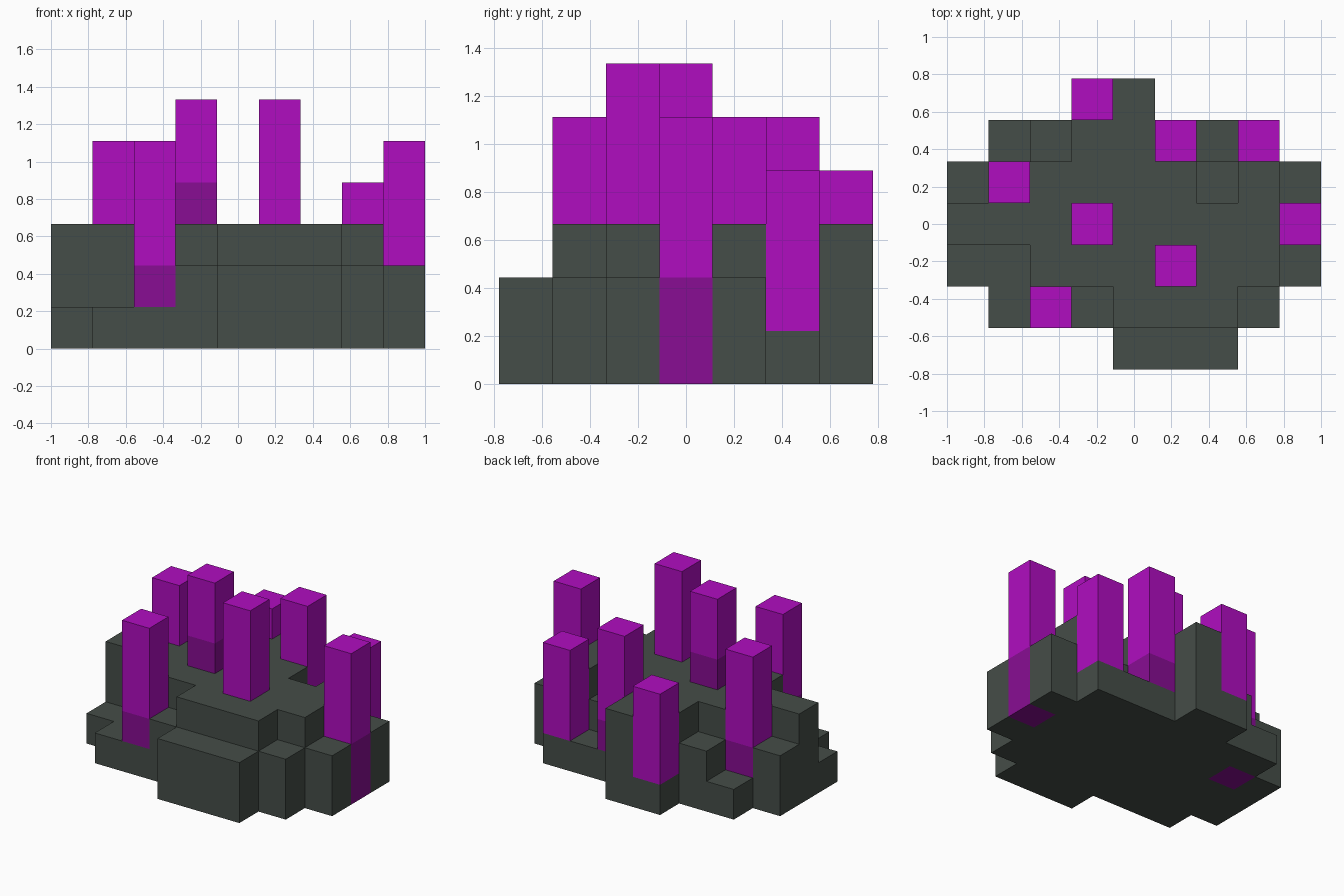
import bpy, bmesh
from mathutils import Vector

default = bpy.data.objects.get("Cube")
if default:
    bpy.data.objects.remove(default, do_unlink=True)

U = 2 / 9  # edge length of one block


def make_material(name, rgb):
    m = bpy.data.materials.new(name)
    m.use_nodes = True
    m.diffuse_color = (*rgb, 1)
    bsdf = next(n for n in m.node_tree.nodes if n.type == 'BSDF_PRINCIPLED')
    bsdf.inputs["Base Color"].default_value = (*rgb, 1)
    bsdf.inputs["Roughness"].default_value = 0.9
    return m


GREY, DARK, BRIGHT = 0, 1, 2
materials = [
    make_material("rock grey", (0.060, 0.075, 0.065)),
    make_material("dark purple", (0.246, 0.004, 0.292)),
    make_material("bright purple", (0.434, 0.004, 0.527)),
]

# Rock height in blocks: one string per row from front to back, left to right in x
ROCK = [
    "000022200",
    "011233320",
    "113333332",
    "333333330",
    "203333232",
    "012331110",
    "000130000",
]

# Crystals: column, row, start of dark part, start of bright part, top
CRYSTALS = [
    (2, 1, 1, 2, 5),
    (5, 2, 3, 3, 6),
    (3, 3, 3, 4, 6),
    (8, 3, 0, 2, 5),
    (1, 4, 0, 2, 5),
    (5, 5, 1, 2, 5),
    (7, 5, 1, 1, 4),
    (3, 6, 1, 1, 4),
]

# Block colours per part
parts = {"rock_base": {(i, j, k): GREY
                       for j, row in enumerate(ROCK)
                       for i, h in enumerate(row)
                       for k in range(int(h))}}
for n, (i, j, low, mid, top) in enumerate(CRYSTALS, 1):
    parts[f"crystal_{n}"] = {(i, j, k): DARK if k < mid else BRIGHT
                             for k in range(low, top)}
filled = set().union(*parts.values())

AXES = [Vector((1, 0, 0)), Vector((0, 1, 0)), Vector((0, 0, 1))]


def build(name, blocks):
    """Make the outer faces of a part, skipping faces that touch another block."""
    bm = bmesh.new()
    for cell, colour in blocks.items():
        centre = Vector(cell) + Vector((-4, -3, 0.5))
        for a in range(3):
            for s in (1, -1):
                n, u, v = AXES[a] * s, AXES[(a + 1) % 3] * s, AXES[(a + 2) % 3]
                if tuple(int(c) for c in Vector(cell) + n) in filled:
                    continue
                corners = [centre + (n + p * u + q * v) / 2
                           for p, q in ((-1, -1), (1, -1), (1, 1), (-1, 1))]
                face = bm.faces.new([bm.verts.new(c * U) for c in corners])
                face.material_index = colour
    bmesh.ops.remove_doubles(bm, verts=bm.verts, dist=0.001)
    mesh = bpy.data.meshes.new(name)
    bm.to_mesh(mesh)
    bm.free()
    for m in materials:
        mesh.materials.append(m)
    bpy.context.collection.objects.link(bpy.data.objects.new(name, mesh))


for name, blocks in parts.items():
    build(name, blocks)
